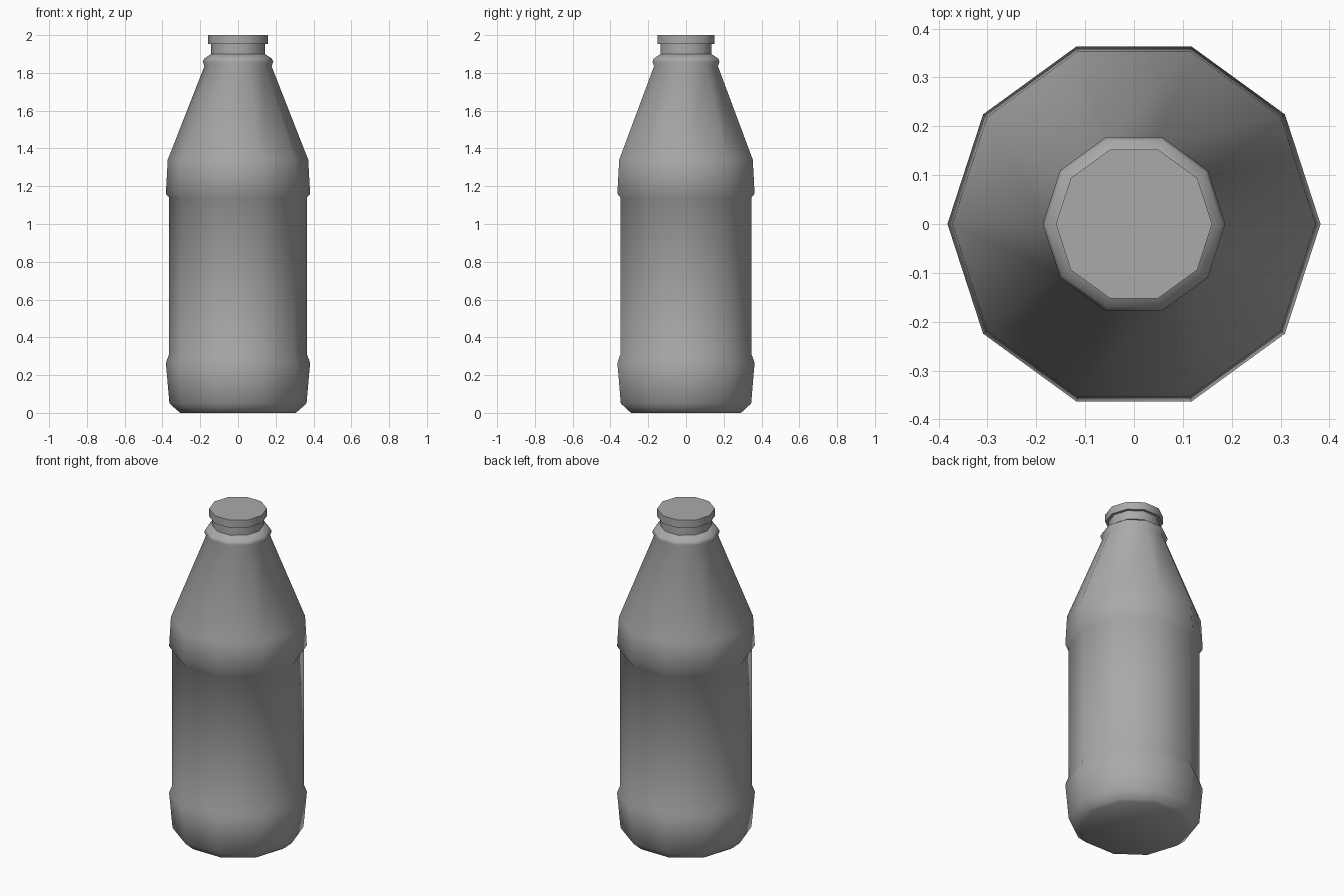
import bpy, bmesh, math

cube = bpy.data.objects.get("Cube")
if cube:
    bpy.data.objects.remove(cube, do_unlink=True)

SIDES = 10

grey = bpy.data.materials.new("plain grey")
grey.use_nodes = True
colour = (0.4, 0.4, 0.4, 1)
grey.diffuse_color = colour
grey.node_tree.nodes["Principled BSDF"].inputs["Base Color"].default_value = colour


def lathe(name, profile, smooth_angle):
    """Spin (radius, height) pairs into a closed ten-sided solid."""
    bm = bmesh.new()
    rings = []
    for r, z in profile:
        angles = [2 * math.pi * i / SIDES for i in range(SIDES)]
        rings.append([bm.verts.new((r * math.cos(a), r * math.sin(a), z)) for a in angles])
    for low, high in zip(rings, rings[1:]):
        for i in range(SIDES):
            j = (i + 1) % SIDES
            bm.faces.new((low[i], low[j], high[j], high[i]))
    bm.faces.new(rings[0][::-1])
    bm.faces.new(rings[-1])
    mesh = bpy.data.meshes.new(name)
    bm.to_mesh(mesh)
    bm.free()
    mesh.materials.append(grey)
    obj = bpy.data.objects.new(name, mesh)
    bpy.context.collection.objects.link(obj)
    bpy.ops.object.select_all(action="DESELECT")
    obj.select_set(True)
    bpy.context.view_layer.objects.active = obj
    bpy.ops.object.shade_smooth_by_angle(angle=math.radians(smooth_angle))
    return obj


# Body with raised bands at the foot and shoulder, tapering to a neck collar
lathe("bottle_body", [
    (0.305, 0), (0.318, 0.01), (0.363, 0.05), (0.382, 0.265), (0.365, 0.31),
    (0.365, 1.14), (0.382, 1.16), (0.372, 1.34),
    (0.178, 1.835), (0.187, 1.86), (0.18, 1.875), (0.143, 1.9),
], 70)

# Neck and the flat cap above it
lathe("bottle_neck", [(0.143, 1.89), (0.143, 1.955)], 60)
lathe("bottle_cap", [(0.16, 1.953), (0.16, 2.0)], 60)
